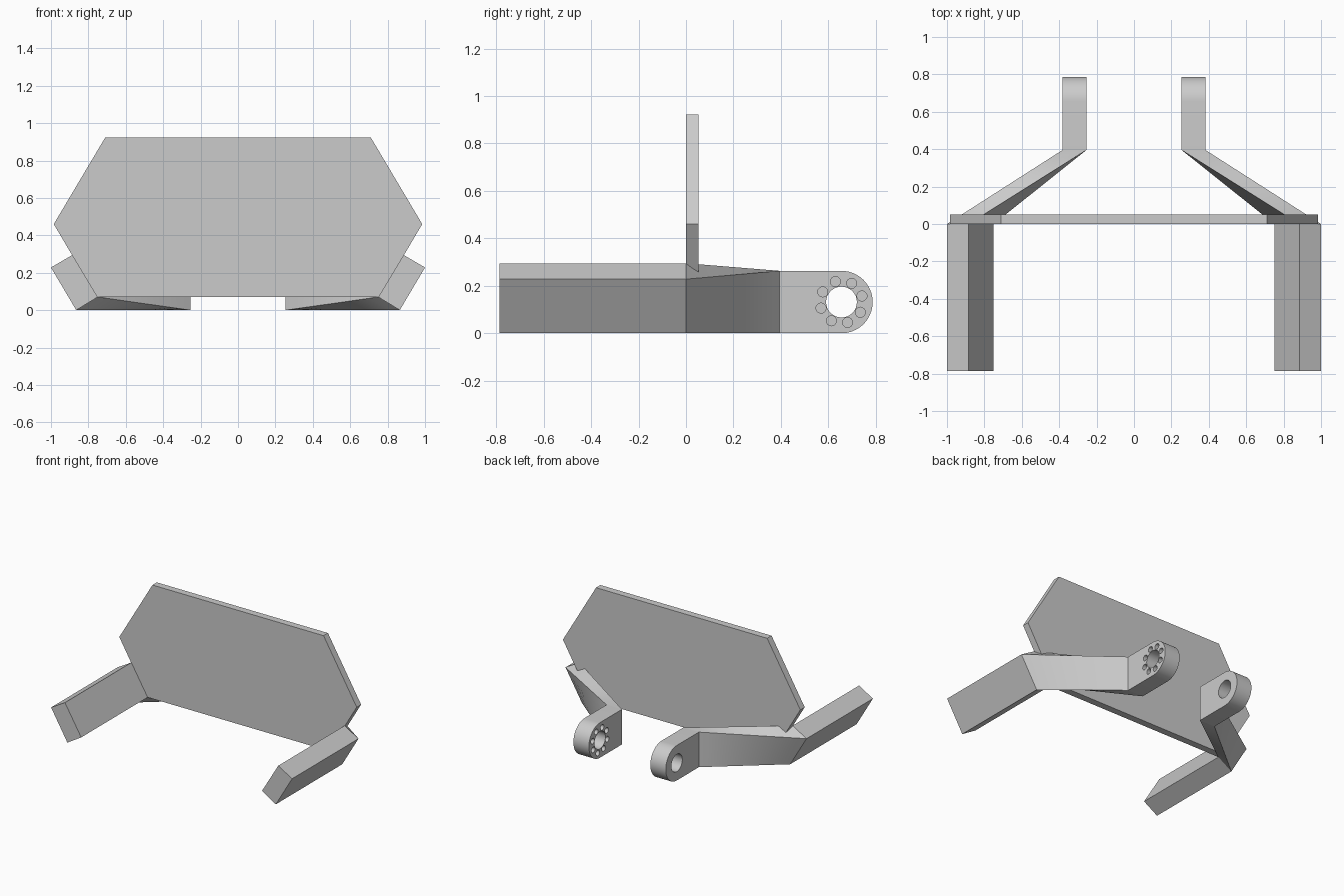
import bpy
import bmesh
from math import pi, cos, sin, radians
from mathutils import Matrix, Vector

cube = bpy.data.objects.get("Cube")
if cube:
    bpy.data.objects.remove(cube, do_unlink=True)

# One light grey finish for the whole bracket
grey = bpy.data.materials.new("light grey")
grey.use_nodes = True
grey.diffuse_color = (0.6, 0.6, 0.6, 1)
grey.node_tree.nodes["Principled BSDF"].inputs["Base Color"].default_value = (0.6, 0.6, 0.6, 1)

END = 0.787          # half the depth
JOINT = 0.395        # where the lug meets the strut
RADIUS = 0.1315      # rounded end of the lug
INNER, OUTER = 0.255, 0.383
PIVOT_Y = END - RADIUS


def finish(name, bm):
    bmesh.ops.recalc_face_normals(bm, faces=bm.faces)
    mesh = bpy.data.meshes.new(name)
    bm.to_mesh(mesh)
    bm.free()
    obj = bpy.data.objects.new(name, mesh)
    bpy.context.collection.objects.link(obj)
    mesh.materials.append(grey)
    return obj


def activate(obj):
    bpy.ops.object.select_all(action='DESELECT')
    obj.select_set(True)
    bpy.context.view_layer.objects.active = obj


def prism(name, outline, depth):
    """Extrude a closed outline along the depth vector."""
    bm = bmesh.new()
    face = bm.faces.new([bm.verts.new(p) for p in outline])
    new = bmesh.ops.extrude_face_region(bm, geom=[face])["geom"]
    moved = [v for v in new if isinstance(v, bmesh.types.BMVert)]
    bmesh.ops.translate(bm, verts=moved, vec=depth)
    return finish(name, bm)


def loft(name, sections):
    """Skin a row of matching cross-sections and cap both ends."""
    bm = bmesh.new()
    rings = [[bm.verts.new(p) for p in s] for s in sections]
    for a, b in zip(rings, rings[1:]):
        for i in range(len(a)):
            j = (i + 1) % len(a)
            bm.faces.new((a[i], a[j], b[j], b[i]))
    bm.faces.new(rings[0])
    bm.faces.new(rings[-1])
    return finish(name, bm)


def drill(obj, side, holes):
    """Cut (y, z, radius) holes straight through along x."""
    bm = bmesh.new()
    for y, z, r in holes:
        place = Matrix.Translation((side * (INNER + OUTER) / 2, y, z)) @ Matrix.Rotation(pi / 2, 4, 'Y')
        bmesh.ops.create_cone(bm, cap_ends=True, segments=32, radius1=r, radius2=r,
                              depth=0.4, matrix=place)
    cutter = finish("hole_cutter", bm)
    cutter.hide_render = True
    mod = obj.modifiers.new("holes", 'BOOLEAN')
    mod.operation = 'DIFFERENCE'
    mod.solver = 'EXACT'
    mod.object = cutter
    activate(obj)
    bpy.ops.object.modifier_apply(modifier=mod.name)
    bpy.data.objects.remove(cutter, do_unlink=True)


# Upright hexagonal plate
half = [(0.71, 0.923), (0.985, 0.46), (0.755, 0.07)]
hexagon = half + [(-x, z) for x, z in reversed(half)]
prism("back_plate", [(x, 0, z) for x, z in hexagon], Vector((0, 0.052, 0)))

# Tilted arm section and the upright section it twists into
tilted = [(0.865, 0), (1.0, 0.228), (0.885, 0.295), (0.75, 0.07)]
upright = [(OUTER, 0), (OUTER, 2 * RADIUS), (INNER, 2 * RADIUS), (INNER, 0)]
STEPS = 10

for side, label in ((1, "left"), (-1, "right")):
    # Front arm and the twisted strut behind it
    sections = [[(side * x, -END, z) for x, z in tilted]]
    for k in range(STEPS + 1):
        t = k / STEPS
        sections.append([(side * (a + (c - a) * t), JOINT * t, b + (d - b) * t)
                         for (a, b), (c, d) in zip(tilted, upright)])
    arm = loft(label + "_arm", sections)

    # Rear lug with a rounded end
    outline = [(JOINT, 0)]
    for k in range(33):
        angle = -pi / 2 + pi * k / 32
        outline.append((PIVOT_Y + RADIUS * cos(angle), RADIUS + RADIUS * sin(angle)))
    outline.append((JOINT, 2 * RADIUS))
    lug = prism(label + "_lug", [(side * INNER, y, z) for y, z in outline],
                Vector((side * (OUTER - INNER), 0, 0)))

    # Pivot hole on both lugs, ring of bolt holes on the left one only
    holes = [(PIVOT_Y, RADIUS, 0.065)]
    if side > 0:
        for k in range(8):
            angle = radians(16.5 + 45 * k)
            holes.append((PIVOT_Y + 0.09 * cos(angle), RADIUS + 0.09 * sin(angle), 0.021))
    drill(lug, side, holes)

    for part in (arm, lug):
        activate(part)
        bpy.ops.object.shade_smooth_by_angle(angle=radians(30))
